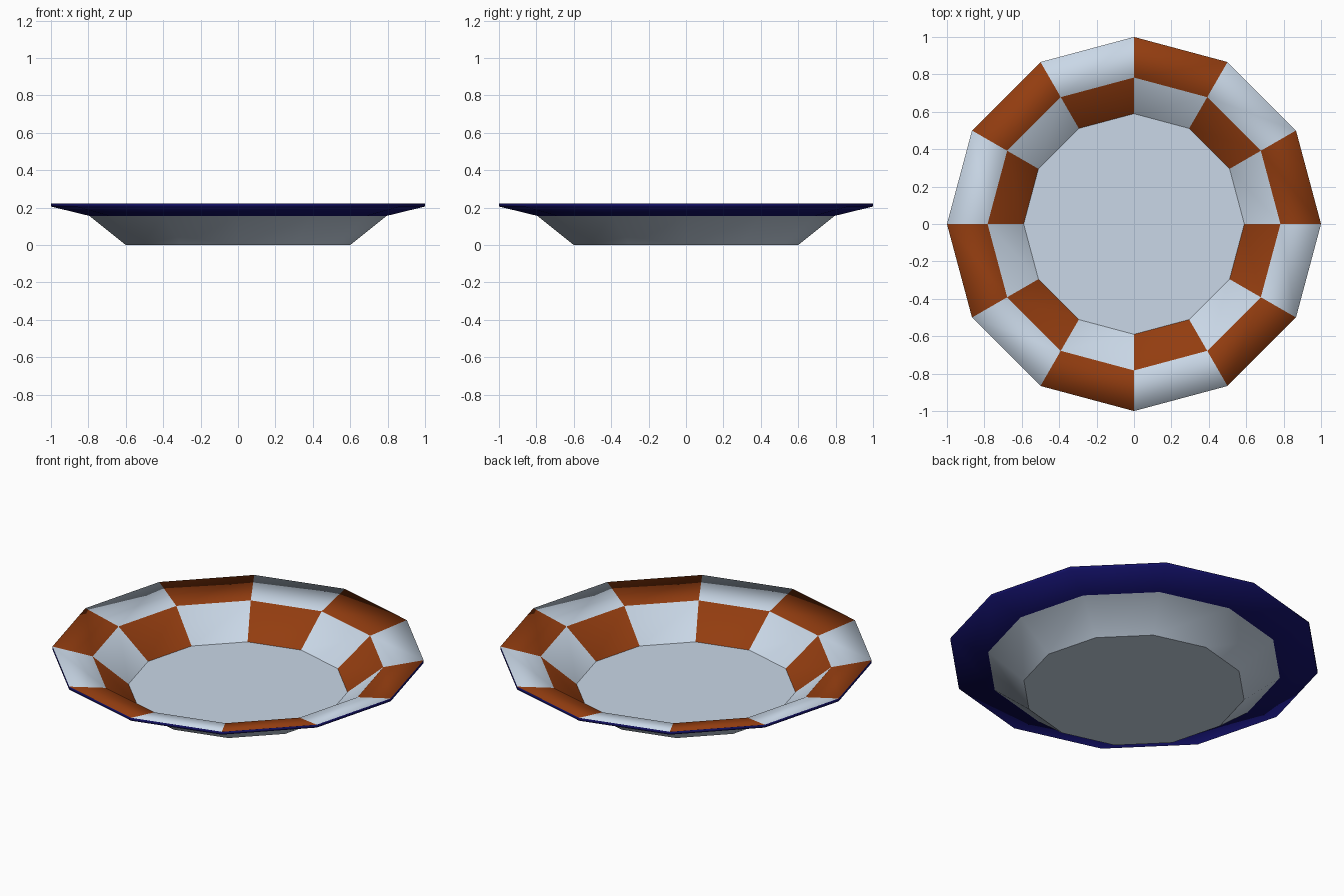
import bpy, bmesh, math

if "Cube" in bpy.data.objects:
    bpy.data.objects.remove(bpy.data.objects["Cube"])

SIDES = 12

def material(name, rgb):
    m = bpy.data.materials.new(name)
    m.diffuse_color = (*rgb, 1.0)
    m.use_nodes = True
    m.node_tree.nodes["Principled BSDF"].inputs["Base Color"].default_value = m.diffuse_color
    return m

# Closed cross-section (radius, height): underside centre out, over the lip, back in
profile = [(0.60, 0.0), (0.795, 0.156), (1.0, 0.206),
           (1.0, 0.223), (0.783, 0.173), (0.59, 0.017)]

bm = bmesh.new()
rings = [[bm.verts.new((r * math.cos(math.tau * i / SIDES),
                        r * math.sin(math.tau * i / SIDES), z))
          for i in range(SIDES)] for r, z in profile]

# Bands of the plate; 0 = pale glaze, 1 = rust, 2 = navy
for b in range(len(rings) - 1):
    lo, hi = rings[b], rings[b + 1]
    for i in range(SIDES):
        j = (i + 1) % SIDES
        f = bm.faces.new((lo[i], lo[j], hi[j], hi[i]))
        f.smooth = True
        if b in (1, 2):                  # rim underside and lip
            f.material_index = 2
        elif b == 3:                     # rim top checks
            f.material_index = 1 - i % 2
        elif b == 4:                     # inner wall checks
            f.material_index = i % 2

# Flat base and flat inner floor, with sharp borders
for f in (bm.faces.new(rings[0][::-1]), bm.faces.new(rings[-1])):
    for e in f.edges:
        e.smooth = False

bmesh.ops.recalc_face_normals(bm, faces=bm.faces[:])
mesh = bpy.data.meshes.new("plate")
bm.to_mesh(mesh)
bm.free()
for m in (material("pale blue grey", (0.61, 0.71, 0.83)),
          material("rust orange", (0.29, 0.046, 0.005)),
          material("navy blue", (0.006, 0.005, 0.13))):
    mesh.materials.append(m)
bpy.context.collection.objects.link(bpy.data.objects.new("plate", mesh))
